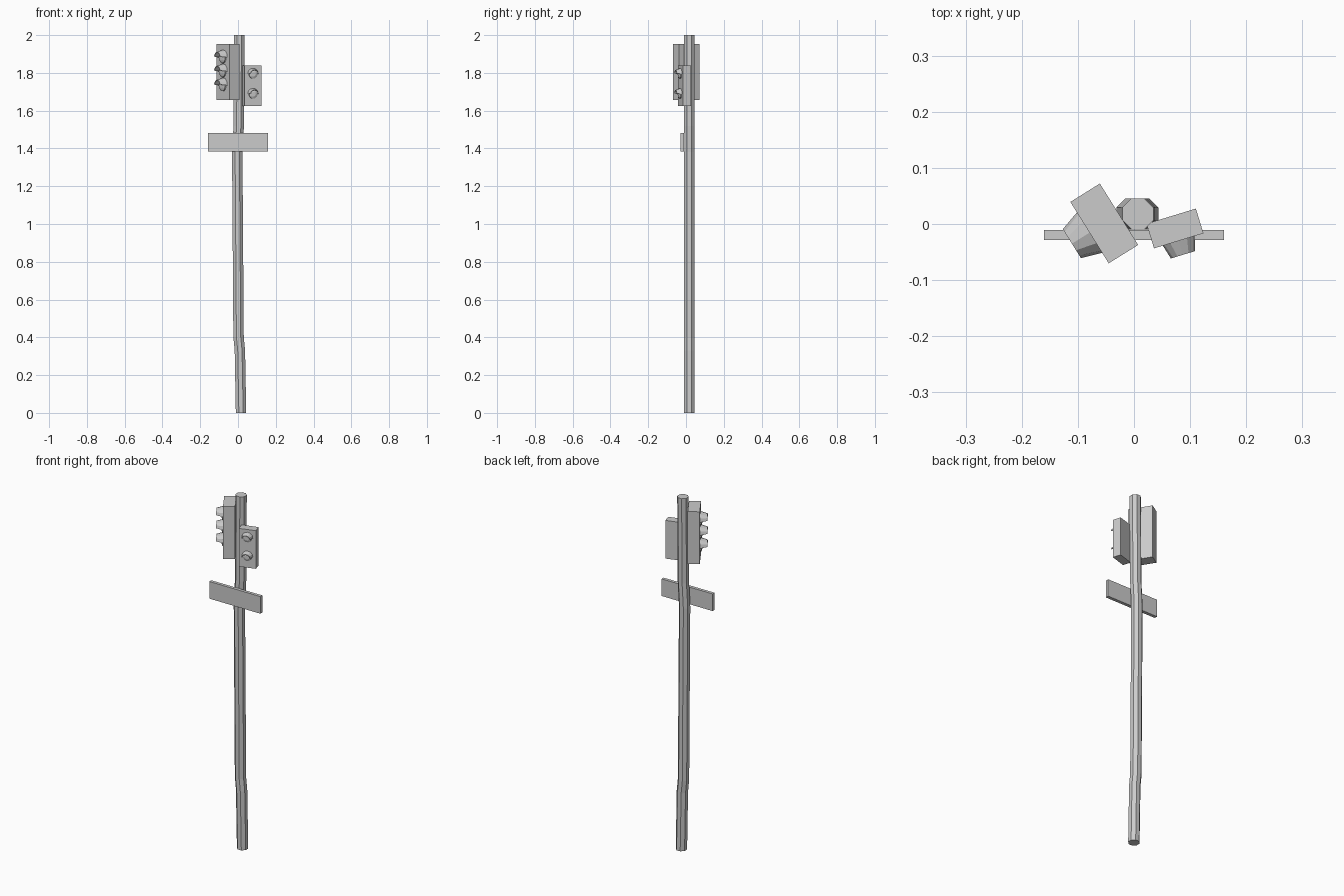
import bpy, bmesh
from math import pi, cos, sin, radians
from mathutils import Matrix

if "Cube" in bpy.data.objects:
    bpy.data.objects.remove(bpy.data.objects["Cube"])


def finish(name, bm, matrix=Matrix.Identity(4)):
    bmesh.ops.transform(bm, matrix=matrix, verts=bm.verts)
    bmesh.ops.recalc_face_normals(bm, faces=bm.faces)
    mesh = bpy.data.meshes.new(name)
    bm.to_mesh(mesh)
    bm.free()
    ob = bpy.data.objects.new(name, mesh)
    bpy.context.collection.objects.link(ob)
    return ob


def box(name, size, centre, matrix=Matrix.Identity(4)):
    bm = bmesh.new()
    bmesh.ops.create_cube(bm, size=1, matrix=Matrix.Translation(centre) @ Matrix.Diagonal((*size, 1)))
    return finish(name, bm, matrix)


def loft(name, rings, matrix=Matrix.Identity(4), caps=True):
    bm = bmesh.new()
    rows = [[bm.verts.new(p) for p in ring] for ring in rings]
    n = len(rows[0])
    for a, b in zip(rows, rows[1:]):
        for i in range(n):
            j = (i + 1) % n
            bm.faces.new((a[i], a[j], b[j], b[i]))
    if caps:
        bm.faces.new(rows[0])
        bm.faces.new(rows[-1])
    return finish(name, bm, matrix)


# slightly crooked octagonal pole: centre x, height
path = [(0.016, 0), (0.010, 0.33), (0.003, 0.40), (-0.004, 1.38), (0.004, 1.52), (0.007, 2)]
R = 0.0298
loft("pole", [[(x + R * cos((i + .5) * pi / 4), 0.018 + R * sin((i + .5) * pi / 4), z)
               for i in range(8)] for x, z in path])

# street plate
box("sign_plate", (0.32, 0.018, 0.097), (0, -0.0195, 1.4325))


def arc(r_x, r_z, y, z, a0, a1, n=6):
    angles = [radians(a0 + (a1 - a0) * i / n) for i in range(n + 1)]
    return [(r_x * cos(a), y, z + r_z * sin(a)) for a in angles]


def hood(name, w, h, w_out, y, depth, z, matrix):
    # tapered half-shell visor with a small wall thickness
    t = 0.004
    def ring(rx, rz, yy, zz, a):
        return arc(rx, rz, yy, zz, a, 180 - a) + arc(rx - t, rz - t, yy, zz, 180 - a, a)
    loft(name, [ring(w, h, y, z, -5), ring(w_out, h * 0.8, y - depth, z - h * 0.1, 10)], matrix)


def signal(name, size, centre, z0, z1, turn, lights, w, h, w_out, depth):
    m = Matrix.Translation((*centre, 0)) @ Matrix.Rotation(radians(turn), 4, 'Z')
    box(name + "_housing", (*size, z1 - z0), (0, 0, (z0 + z1) / 2), m)
    y = -size[1] / 2
    for k, z in enumerate(lights):
        # domed lens under each visor
        r = h * 0.85
        loft(f"{name}_lens_{k}", [[(s * r * cos(i * pi / 5), y - d, z - h * 0.1 + s * r * sin(i * pi / 5))
                                  for i in range(10)] for s, d in ((1, -0.002), (0.95, 0.006), (0.5, 0.011))], m)
        hood(f"{name}_visor_{k}", w, h, w_out, y + 0.001, depth, z, m)


# vehicle signal on the left, pedestrian signal on the right
signal("traffic_light", (0.129, 0.062), (-0.053, 0.001), 1.656, 1.953, -58,
       (1.885, 1.811, 1.737), 0.043, 0.038, 0.031, 0.038)
signal("pedestrian_light", (0.092, 0.046), (0.073, -0.008), 1.624, 1.840, 17,
       (1.796, 1.690), 0.030, 0.029, 0.023, 0.027)
